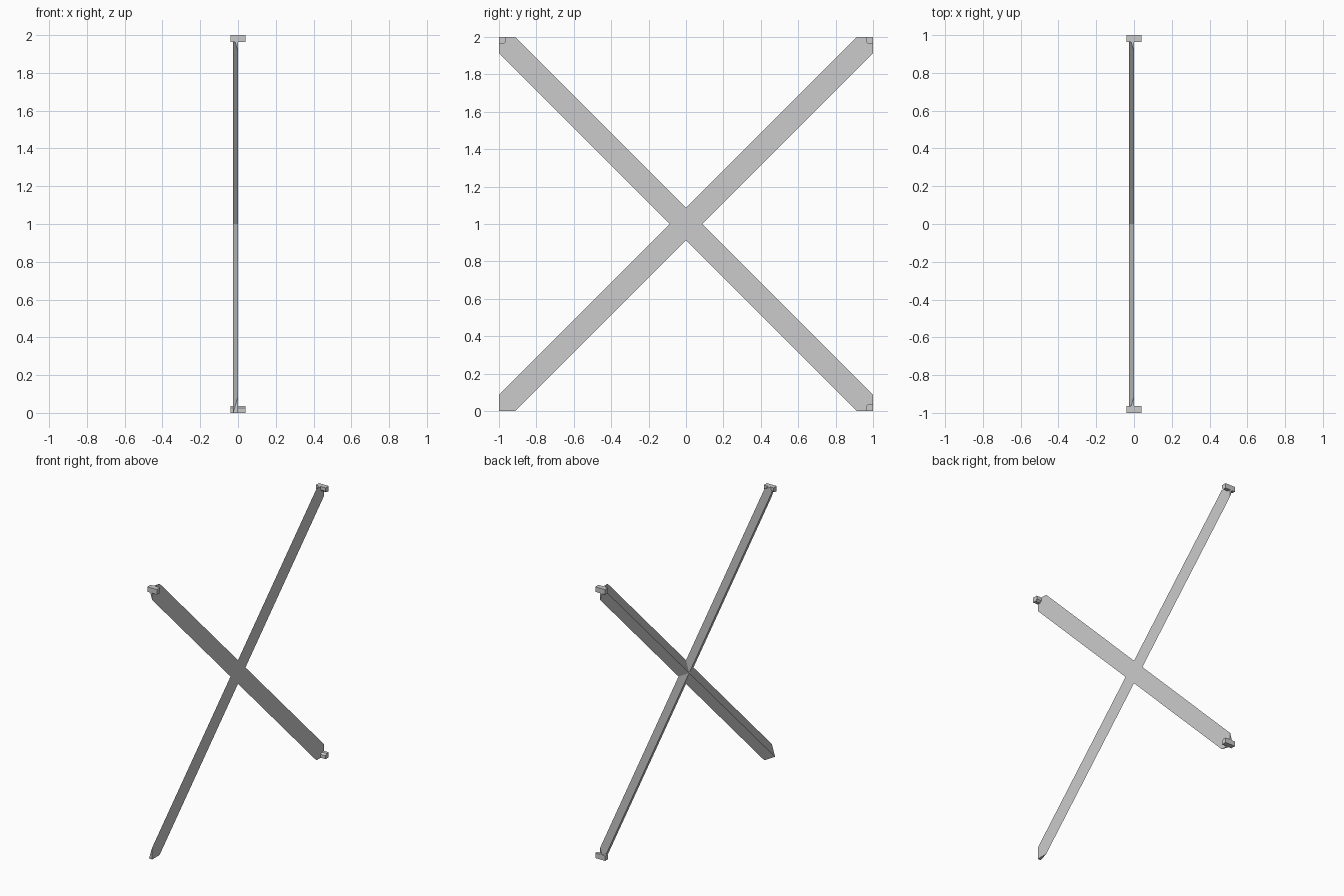
import bpy
import bmesh
from math import pi
from mathutils import Matrix, Vector

cube = bpy.data.objects.get("Cube")
if cube:
    bpy.data.objects.remove(cube, do_unlink=True)

GAP = 0.087      # distance from the centre to the notch between two arms
RIDGE = 0.026    # depth of the ridge behind the flat face
PEG = 0.037      # width of a corner peg
BEVEL = 0.012    # cut on the inner edge of a peg
HALF = 0.04      # half length of a peg

grey = bpy.data.materials.new("plain_grey")
grey.use_nodes = True
grey.diffuse_color = (0.6, 0.6, 0.6, 1)
grey.node_tree.nodes["Principled BSDF"].inputs["Base Color"].default_value = grey.diffuse_color


def finish(bm, name):
    bmesh.ops.recalc_face_normals(bm, faces=bm.faces[:])
    mesh = bpy.data.meshes.new(name)
    bm.to_mesh(mesh)
    bm.free()
    mesh.materials.append(grey)
    obj = bpy.data.objects.new(name, mesh)
    bpy.context.collection.objects.link(obj)
    obj.location.z = 1
    return obj


# Crossed braces: flat on one side, ridged on the other
bm = bmesh.new()
outline = []
ridge_ends = []
for i in range(4):
    turn = Matrix.Rotation(i * pi / 2, 3, 'X')
    for y, z in ((GAP, 0), (1, 1 - GAP), (1, 1), (1 - GAP, 1)):
        outline.append(bm.verts.new(turn @ Vector((0, y, z))))
    ridge_ends.append(bm.verts.new(turn @ Vector((-RIDGE, 1, 1))))
centre = bm.verts.new((-RIDGE, 0, 0))
bm.faces.new(outline)
for i, tip in enumerate(ridge_ends):
    notch, side, corner, other_side = outline[4 * i:4 * i + 4]
    next_notch = outline[(4 * i + 4) % 16]
    bm.faces.new((notch, side, tip, centre))
    bm.faces.new((other_side, next_notch, centre, tip))
    bm.faces.new((side, corner, tip))
    bm.faces.new((corner, other_side, tip))
finish(bm, "cross_braces")


# Pegs through three of the corners
def corner_peg(name, sy, sz):
    bm = bmesh.new()
    inner = 1 - PEG
    profile = ((1, 1), (inner, 1), (inner, inner + BEVEL),
               (inner + BEVEL, inner), (1, inner))
    face = bm.faces.new([bm.verts.new((-HALF, sy * y, sz * z)) for y, z in profile])
    result = bmesh.ops.extrude_face_region(bm, geom=[face], use_keep_orig=True)
    new_verts = [v for v in result["geom"] if isinstance(v, bmesh.types.BMVert)]
    bmesh.ops.translate(bm, verts=new_verts, vec=(2 * HALF, 0, 0))
    finish(bm, name)


corner_peg("front_top_peg", -1, 1)
corner_peg("back_top_peg", 1, 1)
corner_peg("back_bottom_peg", 1, -1)
